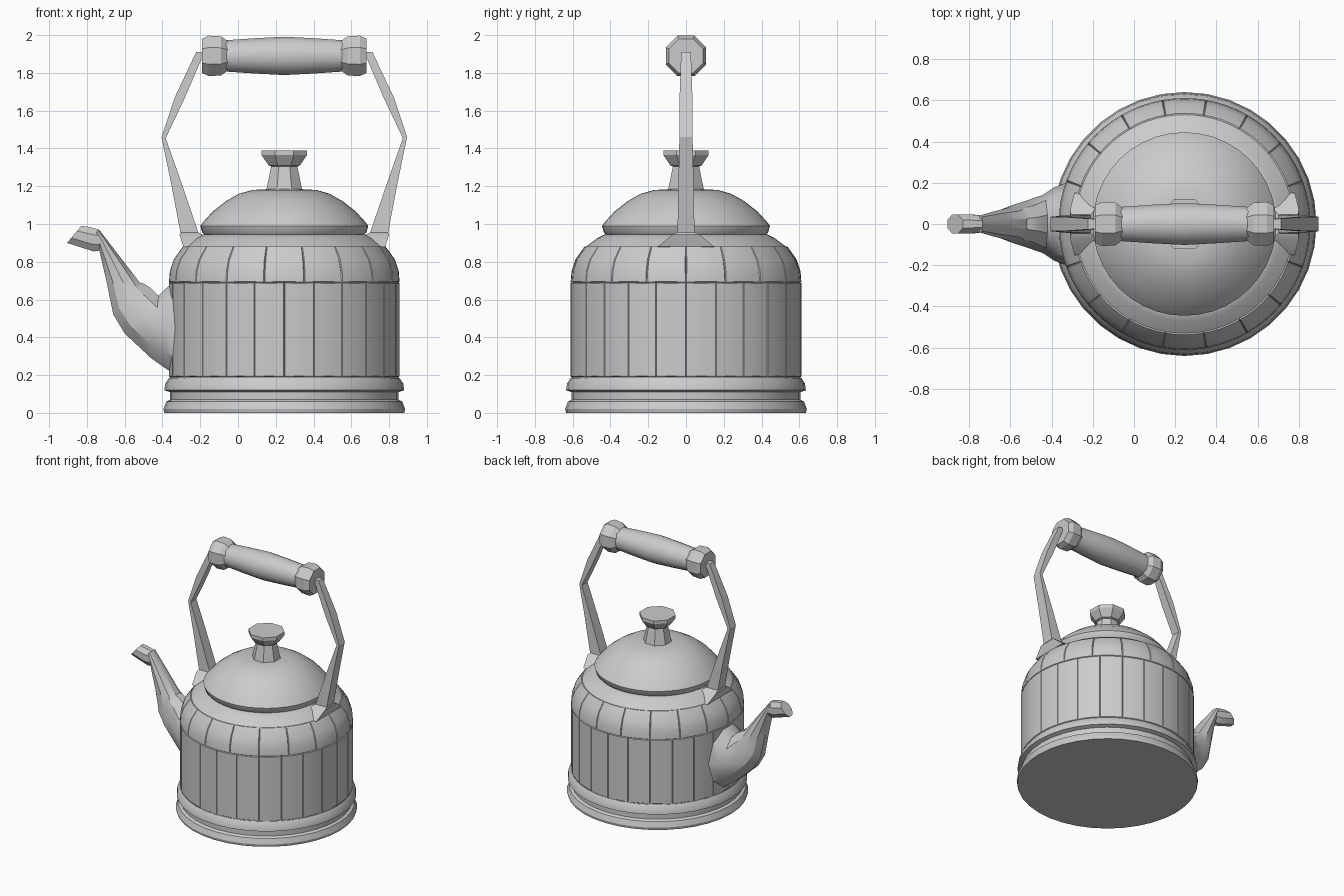
import bpy, bmesh, math
from mathutils import Matrix, Vector

if "Cube" in bpy.data.objects:
    bpy.data.objects.remove(bpy.data.objects["Cube"], do_unlink=True)

CX = 0.245  # kettle axis
metal = bpy.data.materials.new("grey metal")
metal.use_nodes = True
metal.diffuse_color = (0.6, 0.6, 0.6, 1)
metal.node_tree.nodes["Principled BSDF"].inputs["Base Color"].default_value = (0.6, 0.6, 0.6, 1)


def finish(bm, name, angle=30):
    bmesh.ops.recalc_face_normals(bm, faces=bm.faces)
    me = bpy.data.meshes.new(name)
    bm.to_mesh(me)
    bm.free()
    me.materials.append(metal)
    ob = bpy.data.objects.new(name, me)
    bpy.context.collection.objects.link(ob)
    bpy.ops.object.select_all(action="DESELECT")
    ob.select_set(True)
    bpy.context.view_layer.objects.active = ob
    if angle:
        bpy.ops.object.shade_smooth_by_angle(angle=math.radians(angle))
    return ob


def skin(rings, caps=True):
    """Bridge equal rings of points into a tube."""
    bm = bmesh.new()
    loops = [[bm.verts.new(p) for p in ring] for ring in rings]
    n = len(loops[0])
    for a, b in zip(loops, loops[1:]):
        for i in range(n):
            j = (i + 1) % n
            bm.faces.new((a[i], a[j], b[j], b[i]))
    if caps:
        bm.faces.new(loops[0])
        bm.faces.new(loops[-1])
    return bm


def turned(profile, sides, turn=0.0):
    """Revolve (radius, height) pairs about the z axis."""
    ang = [2 * math.pi * (i + turn) / sides for i in range(sides)]
    return skin([[(r * math.cos(a), r * math.sin(a), z) for a in ang] for r, z in profile])


def loft(sections, sides):
    """Each section: two opposite (x, z) points and a half width in y."""
    rings = []
    for (x1, z1), (x2, z2), w in sections:
        mid = Vector(((x1 + x2) / 2, 0, (z1 + z2) / 2))
        half = Vector(((x1 - x2) / 2, 0, (z1 - z2) / 2))
        k = 1 / math.cos(math.pi / sides)
        ring = []
        for i in range(sides):
            a = 2 * math.pi * (i + 0.5) / sides
            ring.append(mid + half * k * math.cos(a) + Vector((0, w * k * math.sin(a), 0)))
        rings.append(ring)
    return skin(rings)


def at_axis(ob):
    ob.location.x = CX
    return ob


# Body wall and shoulder, with raised panels parted by fine seams
body = turned([(0.605, 0.16), (0.605, 0.19), (0.605, 0.69), (0.60, 0.75), (0.58, 0.81),
               (0.53, 0.88), (0.47, 0.925), (0.43, 0.945)], 72)
panels = {}
for f in body.faces:
    c = f.calc_center_median()
    a = math.degrees(math.atan2(c.y, c.x)) % 360
    if 0.3 < c.z < 0.6 and len(f.verts) == 4:
        panels.setdefault(("wall", int(a // 15)), []).append(f)
    elif 0.69 < c.z < 0.88 and len(f.verts) == 4:
        panels.setdefault(("shoulder", int(a // 20)), []).append(f)
bmesh.ops.recalc_face_normals(body, faces=body.faces)
for faces in panels.values():
    bmesh.ops.inset_region(body, faces=faces, thickness=0.004, depth=0.006)
at_axis(finish(body, "body"))

# Stepped base with a groove
at_axis(finish(turned([(0.635, 0), (0.64, 0.02), (0.625, 0.06), (0.605, 0.07), (0.605, 0.11),
                       (0.635, 0.12), (0.63, 0.155), (0.61, 0.185), (0.58, 0.185)], 36), "base"))

# Lid and knob
at_axis(finish(turned([(0.42, 0.94), (0.435, 0.955), (0.445, 0.99), (0.43, 1.01), (0.38, 1.065),
                       (0.31, 1.12), (0.24, 1.16), (0.17, 1.18), (0.08, 1.185)], 40), "lid"))
at_axis(finish(turned([(0.105, 1.17), (0.075, 1.305), (0.09, 1.31), (0.13, 1.365),
                       (0.13, 1.39)], 8, 0.5), "lid_knob", 20))

# Grip: a bulging bar with a collar at either end
grip_turn = Matrix.Translation((CX, 0, 1.89)) @ Matrix.Rotation(math.pi / 2, 4, "Y")


def grip_part(profile, name, sides, angle):
    bm = turned(profile, sides, 0.5)
    bm.transform(grip_turn)
    finish(bm, name, angle)


grip_part([(0.085, -0.32), (0.097, -0.15), (0.105, 0), (0.097, 0.15), (0.085, 0.32)],
          "grip", 12, 35)
collar = [(0.085, 0.30), (0.112, 0.335), (0.116, 0.40), (0.098, 0.435)]
for side, name in ((-1, "right_collar"), (1, "left_collar")):
    grip_part([(r, side * h) for r, h in collar], name, 8, 0)

# Handle straps with spreading feet, mirrored about the kettle axis
lower = [((-0.20, 0.87), (-0.29, 0.88), 0.15), ((-0.19, 0.945), (-0.31, 0.945), 0.07),
         ((-0.21, 0.955), (-0.305, 0.955), 0.045), ((-0.30, 1.22), (-0.355, 1.22), 0.04),
         ((-0.385, 1.46), (-0.405, 1.46), 0.035)]
upper = [((-0.385, 1.45), (-0.405, 1.46), 0.035), ((-0.285, 1.66), (-0.335, 1.67), 0.034),
         ((-0.195, 1.87), (-0.222, 1.91), 0.026), ((-0.18, 1.88), (-0.185, 1.91), 0.024)]
for side, name in ((1, "right"), (-1, "left")):
    for part, sections in (("lower", lower), ("upper", upper)):
        bm = loft(sections, 4)
        if side < 0:
            bm.transform(Matrix.Translation((2 * CX, 0, 0)) @ Matrix.Scale(-1, 4, (1, 0, 0)))
        finish(bm, f"{name}_{part}_strap", 20)

# Spout: round root, curved neck and an angled tip
finish(loft([((-0.33, 0.70), (-0.33, 0.20), 0.19), ((-0.38, 0.66), (-0.39, 0.24), 0.17),
             ((-0.42, 0.62), (-0.46, 0.29), 0.135), ((-0.46, 0.66), (-0.60, 0.42), 0.105),
             ((-0.50, 0.685), (-0.66, 0.52), 0.09), ((-0.52, 0.69), (-0.695, 0.69), 0.075),
             ((-0.62, 0.82), (-0.725, 0.82), 0.06), ((-0.735, 0.97), (-0.755, 0.95), 0.04)], 10),
       "spout")
finish(loft([((-0.735, 0.97), (-0.73, 0.86), 0.04), ((-0.79, 0.985), (-0.765, 0.855), 0.045),
             ((-0.83, 0.99), (-0.905, 0.90), 0.045)], 8), "spout_tip")
